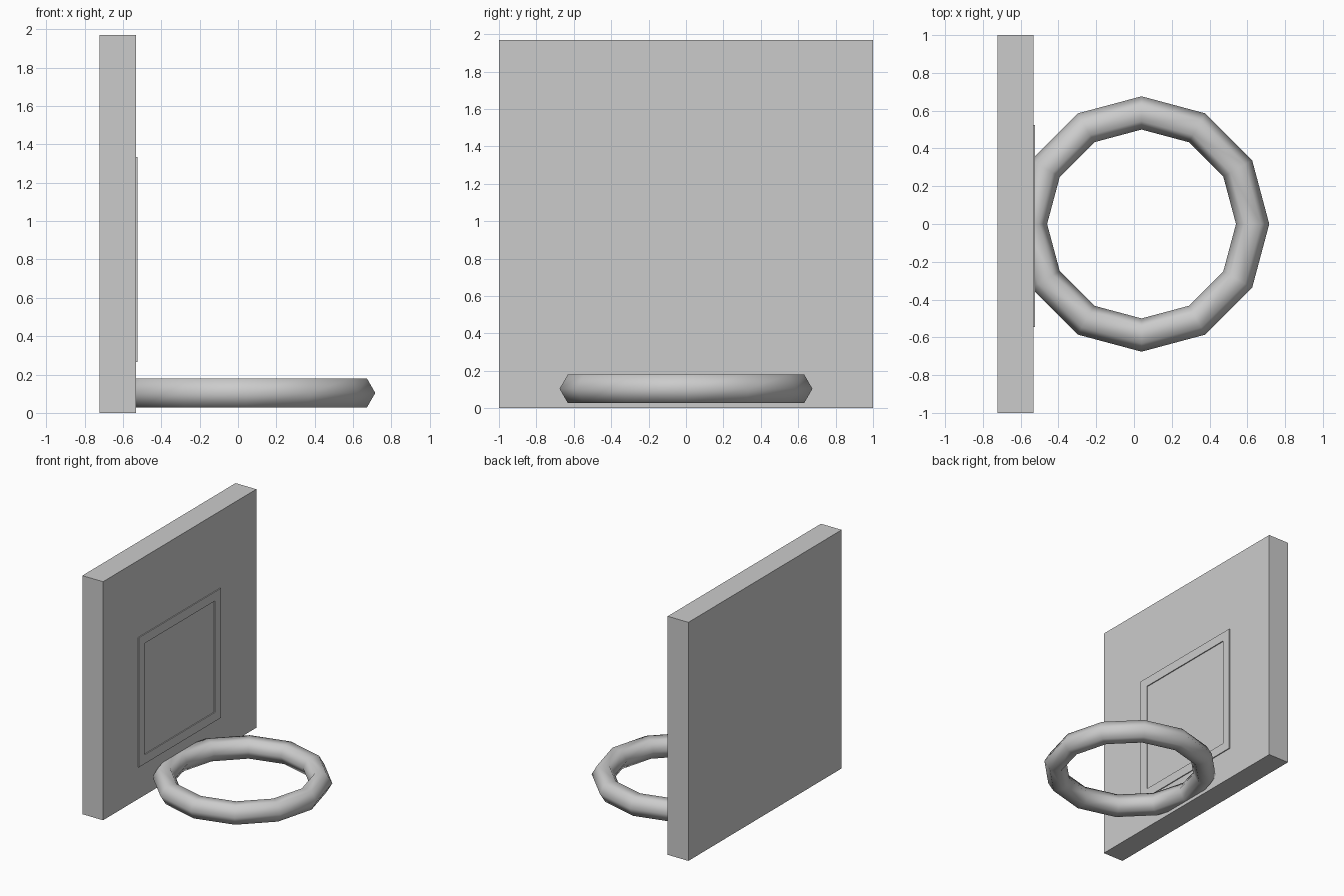
import bpy, math

if "Cube" in bpy.data.objects:
    bpy.data.objects.remove(bpy.data.objects["Cube"])


def box(name, x0, x1, y0, y1, z0, z1):
    bpy.ops.mesh.primitive_cube_add(
        size=1, location=((x0 + x1) / 2, (y0 + y1) / 2, (z0 + z1) / 2))
    ob = bpy.context.object
    ob.name = name
    ob.scale = (x1 - x0, y1 - y0, z1 - z0)
    bpy.ops.object.transform_apply(location=False, rotation=False, scale=True)
    return ob


# Backboard slab
FACE = -0.533
box("backboard", -0.722, FACE, -1, 1, 0, 1.97)

# Thin raised square outline: one mitred quad loop, extruded
y_mid, z_mid, outer, inner = -0.01, 0.80, 0.535, 0.46
corners = [(-1, -1), (1, -1), (1, 1), (-1, 1)]
verts = [(x, y_mid + s * h, z_mid + t * h)
         for x in (FACE - 0.005, FACE + 0.008)
         for h in (outer, inner) for s, t in corners]
faces = []
for i in range(4):
    j = (i + 1) % 4
    faces += [(i, i + 4, j + 4, j),              # back
              (i + 8, j + 8, j + 12, i + 12),    # front
              (i, j, j + 8, i + 8),              # outer edge
              (i + 4, i + 12, j + 12, j + 4)]    # inner edge
mesh = bpy.data.meshes.new("target_square")
mesh.from_pydata(verts, [], faces)
mesh.update()
target = bpy.data.objects.new("target_square", mesh)
bpy.context.collection.objects.link(target)

# Low-poly hoop, smooth shaded, partly sunk into the board
bpy.ops.mesh.primitive_torus_add(
    major_segments=12, minor_segments=6,
    major_radius=0.588, minor_radius=0.088, location=(0.04, 0, 0.104))
hoop = bpy.context.object
hoop.name = "hoop"
bpy.ops.object.shade_smooth()
